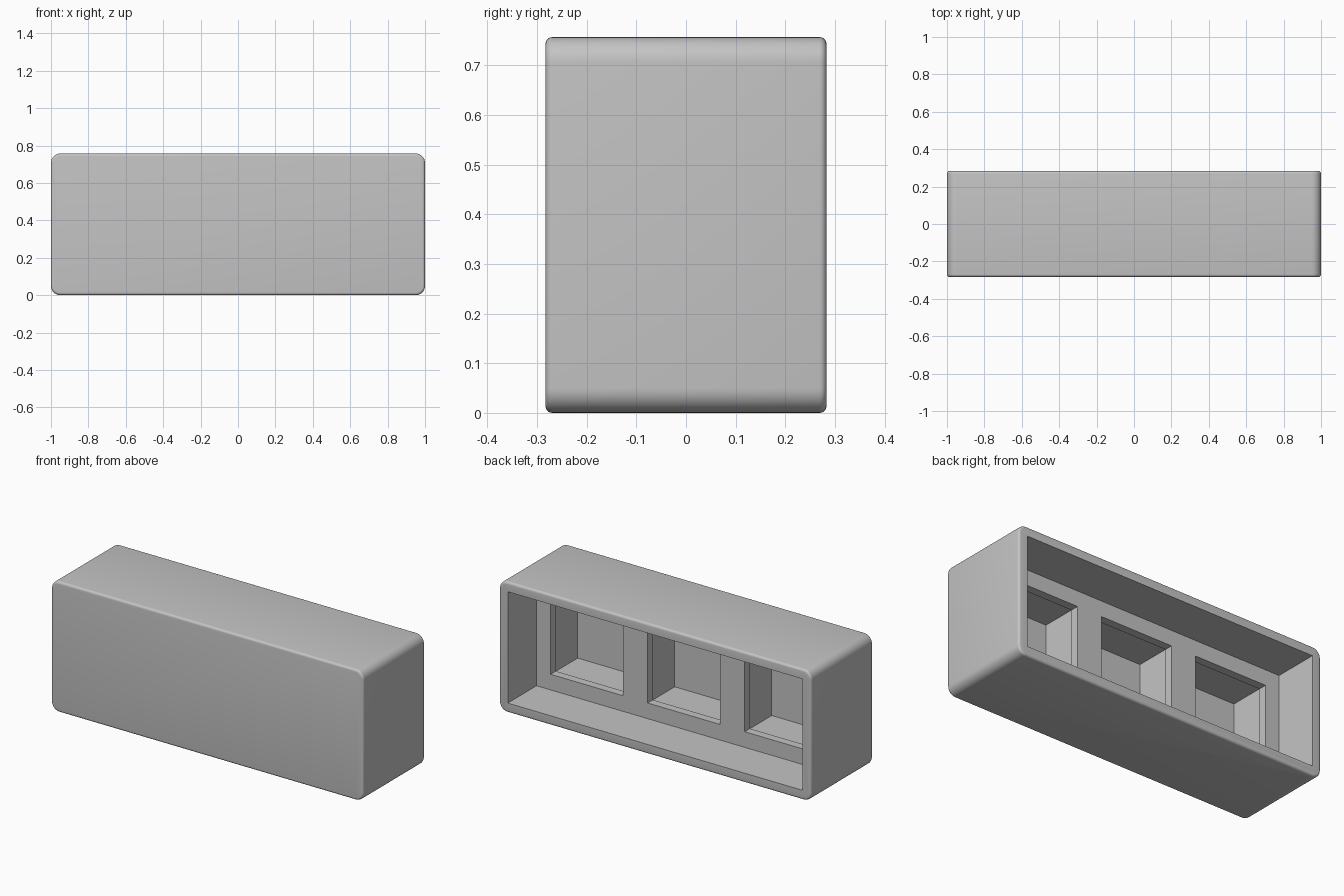
import bpy, bmesh, math
from mathutils import Matrix, Vector

if "Cube" in bpy.data.objects:
    bpy.data.objects.remove(bpy.data.objects["Cube"])

HX, HY, H = 1.0, 0.283, 0.757      # half width, half depth, height
MID = H / 2
CORNER, FILLET = 0.05, 0.014       # corner radius, front/back edge rounding
WALL = 0.056
FLOOR_Y = 0.02                     # inner plate surface
PLATE = 0.048                      # inner plate thickness
SOCKET, PITCH = 0.232, 0.622       # socket half size and spacing
SOCKET_END = -0.235

grey = bpy.data.materials.new("grey plastic")
grey.diffuse_color = (0.55, 0.55, 0.55, 1)
grey.use_nodes = True
grey.node_tree.nodes["Principled BSDF"].inputs["Base Color"].default_value = grey.diffuse_color


def make_object(name, bm):
    bmesh.ops.recalc_face_normals(bm, faces=bm.faces[:])
    mesh = bpy.data.meshes.new(name)
    bm.to_mesh(mesh)
    bm.free()
    mesh.materials.append(grey)
    obj = bpy.data.objects.new(name, mesh)
    bpy.context.collection.objects.link(obj)
    return obj


def rounded_ring(bm, y, inset, steps=8):
    """Rounded rectangle outline in the xz plane."""
    r = CORNER - inset
    ring = []
    for k, (sx, sz) in enumerate(((1, 1), (-1, 1), (-1, -1), (1, -1))):
        for i in range(steps + 1):
            a = math.pi / 2 * (k + i / steps)
            ring.append(bm.verts.new((sx * (HX - CORNER) + r * math.cos(a), y,
                                      MID + sz * (MID - CORNER) + r * math.sin(a))))
    return ring


def cut(target, cutter):
    mod = target.modifiers.new("cut", 'BOOLEAN')
    mod.operation, mod.solver, mod.object = 'DIFFERENCE', 'EXACT', cutter
    bpy.context.view_layer.objects.active = target
    bpy.ops.object.modifier_apply(modifier=mod.name)
    bpy.data.objects.remove(cutter)


def box(name, x0, x1, y0, y1, z0, z1):
    bm = bmesh.new()
    bmesh.ops.create_cube(bm, size=1)
    bm.transform(Matrix.Translation(((x0 + x1) / 2, (y0 + y1) / 2, (z0 + z1) / 2))
                 @ Matrix.Diagonal((x1 - x0, y1 - y0, z1 - z0, 1)))
    return make_object(name, bm)


# Case body: rounded outline lofted front to back with rounded rims
bm = bmesh.new()
arc = [(FILLET * (1 - math.cos(t)), FILLET * (1 - math.sin(t)))
       for t in (math.pi / 2 * i / 5 for i in range(6))]
# each pair is (distance from the end, inset of the outline)
sections = [(-HY + d, i) for d, i in arc] + [(HY - d, i) for d, i in reversed(arc)]
rings = [rounded_ring(bm, y, i) for y, i in sections]
for a, b in zip(rings, rings[1:]):
    for j in range(len(a)):
        k = (j + 1) % len(a)
        bm.faces.new((a[j], a[k], b[k], b[j]))
bm.faces.new(rings[0])
bm.faces.new(rings[-1])
case = make_object("case", bm)

# Open back cavity
cut(case, box("cavity_cutter", -HX + WALL, HX - WALL, FLOOR_Y, HY + 0.1, WALL, H - WALL))

# Three square sockets, slightly wider behind the plate
for n in (-1, 0, 1):
    for half, y0, y1 in ((SOCKET, FLOOR_Y - PLATE - 0.02, FLOOR_Y + 0.05),
                         (SOCKET + 0.005, SOCKET_END, FLOOR_Y - PLATE)):
        cut(case, box("socket_cutter", n * PITCH - half, n * PITCH + half,
                      y0, y1, MID - half, MID + half))

# Diagonal cord hole through the lower corner
bm = bmesh.new()
bmesh.ops.create_cone(bm, cap_ends=True, segments=32, radius1=0.031, radius2=0.031, depth=0.4)
tilt = Vector((0, 0, 1)).rotation_difference(Vector((1, 0, -1))).to_matrix().to_4x4()
bm.transform(Matrix.Translation((-HX + 0.049, 0.222, 0.049)) @ tilt)
cut(case, make_object("cord_hole_cutter", bm))

# Smooth rounded edges, keep cut edges crisp
bpy.ops.object.select_all(action='DESELECT')
case.select_set(True)
bpy.context.view_layer.objects.active = case
bpy.ops.object.shade_smooth_by_angle(angle=math.radians(30))
